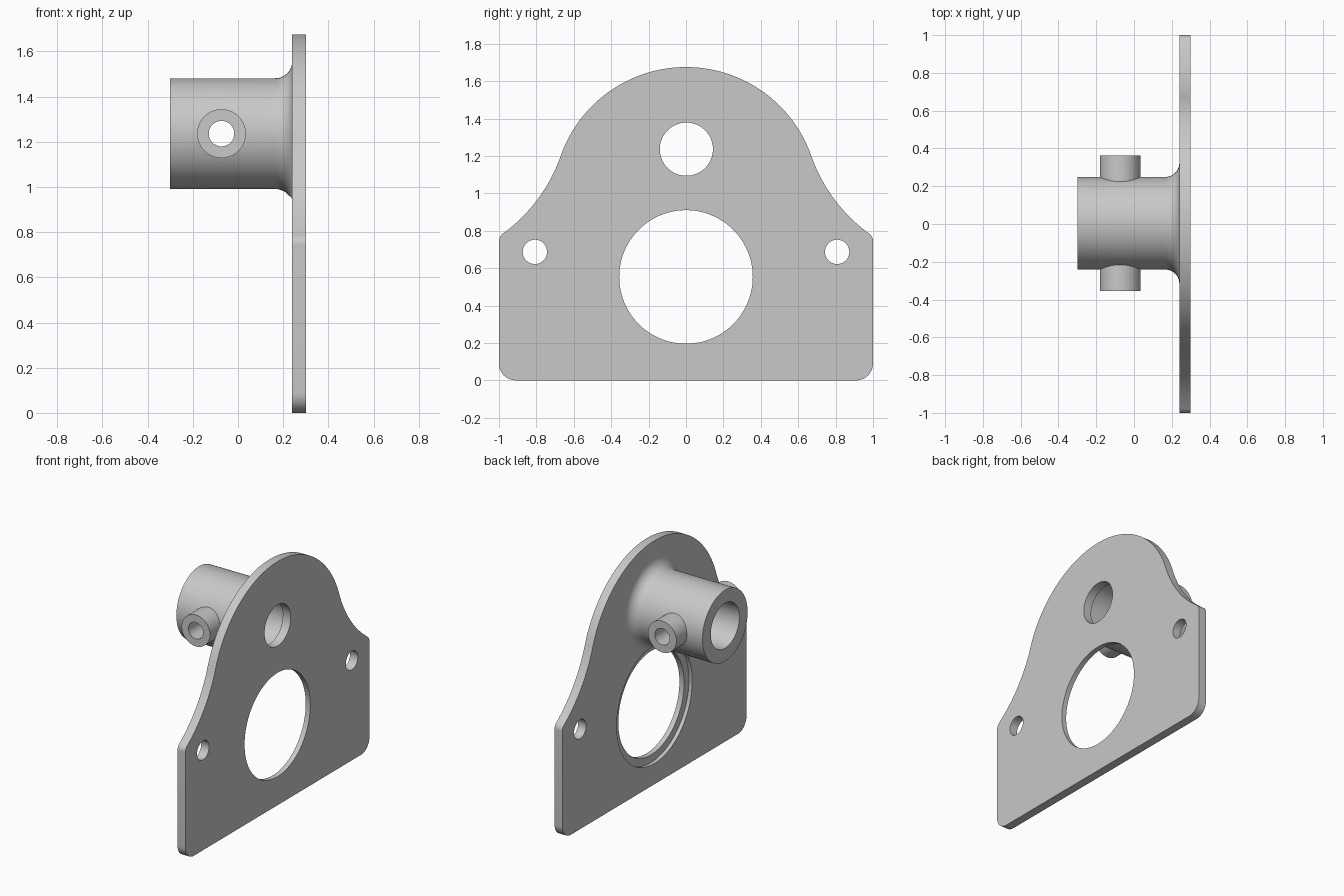
import bpy, bmesh
from math import sin, cos, pi, sqrt, atan2, radians
from mathutils import Vector, Matrix

cube = bpy.data.objects.get("Cube")
if cube:
    bpy.data.objects.remove(cube, do_unlink=True)

grey = bpy.data.materials.new("plain grey")
grey.use_nodes = True
grey.diffuse_color = (0.58, 0.58, 0.58, 1)
grey.node_tree.nodes["Principled BSDF"].inputs["Base Color"].default_value = grey.diffuse_color

FACE, BACK = 0.30, 0.24          # plate faces along x
HUB_Y, HUB_Z = 0.004, 1.236      # hub axis
BIG_Z = 0.553                    # large hole centre


def make_object(name, bm):
    bmesh.ops.recalc_face_normals(bm, faces=bm.faces)
    mesh = bpy.data.meshes.new(name)
    bm.to_mesh(mesh)
    bm.free()
    mesh.materials.append(grey)
    obj = bpy.data.objects.new(name, mesh)
    bpy.context.collection.objects.link(obj)
    return obj


def cylinder(name, radius, start, end, segments=96):
    start, end = Vector(start), Vector(end)
    turn = (end - start).to_track_quat("Z", "Y").to_matrix().to_4x4()
    bm = bmesh.new()
    bmesh.ops.create_cone(bm, cap_ends=True, segments=segments, radius1=radius, radius2=radius,
                          depth=(end - start).length,
                          matrix=Matrix.Translation((start + end) / 2) @ turn)
    return make_object(name, bm)


def combine(target, tool, operation="DIFFERENCE", keep=False):
    mod = target.modifiers.new("combine", "BOOLEAN")
    mod.operation, mod.solver, mod.object = operation, "EXACT", tool
    bpy.context.view_layer.objects.active = target
    bpy.ops.object.modifier_apply(modifier=mod.name)
    if not keep:
        bpy.data.objects.remove(tool, do_unlink=True)


def arc(centre, radius, a0, a1, steps):
    return [(centre[0] + radius * cos(a0 + (a1 - a0) * i / steps),
             centre[1] + radius * sin(a0 + (a1 - a0) * i / steps)) for i in range(steps + 1)]


# Plate outline: domed top, concave shoulders, rounded corners
dome_z, dome_r, sweep_r, corner_r, foot_r = 0.965, 0.71, 0.87, 0.05, 0.09
lean = atan2(0.235, 0.67)
sweep = ((dome_r + sweep_r) * cos(lean), dome_z + (dome_r + sweep_r) * sin(lean))
corner_y = 1 - corner_r
corner_z = sweep[1] - sqrt((sweep_r + corner_r) ** 2 - (sweep[0] - corner_y) ** 2)
meet = atan2(sweep[1] - corner_z, sweep[0] - corner_y)
half = arc((1 - foot_r, foot_r), foot_r, -pi / 2, 0, 10)
half += arc((corner_y, corner_z), corner_r, 0, meet, 10)
half += arc(sweep, sweep_r, meet + pi, lean + pi, 24)[1:]
half += arc((0, dome_z), dome_r, lean, pi / 2, 36)[1:]
outline = half + [(-y, z) for y, z in reversed(half[:-1])]

bm = bmesh.new()
base = bm.faces.new([bm.verts.new((BACK, y, z)) for y, z in outline])
front = bmesh.ops.extrude_face_region(bm, geom=[base])
bmesh.ops.translate(bm, vec=(FACE - BACK, 0, 0),
                    verts=[v for v in front["geom"] if isinstance(v, bmesh.types.BMVert)])
plate = make_object("mounting_plate", bm)

# Plate holes
for y, z, r in ((0, BIG_Z, 0.357), (0.002, HUB_Z, 0.142), (-0.808, 0.687, 0.065), (0.808, 0.687, 0.065)):
    combine(plate, cylinder("hole_cutter", r, (0.1, y, z), (0.5, y, z)))

# Hub with a flared root, revolved about the x axis
hub_r, flare = 0.245, 0.075
profile = [(-0.30, 0), (-0.30, hub_r)]
profile += arc((BACK - flare, hub_r + flare), flare, -pi / 2, 0, 12)
profile += [(BACK + 0.005, hub_r + flare), (BACK + 0.005, 0)]
bm = bmesh.new()
points = [bm.verts.new((x, HUB_Y, HUB_Z + r)) for x, r in profile]
edges = [bm.edges.new(pair) for pair in zip(points, points[1:])]
bmesh.ops.spin(bm, geom=points + edges, cent=(0, HUB_Y, HUB_Z), axis=(1, 0, 0),
               angle=2 * pi, steps=96)
bmesh.ops.remove_doubles(bm, verts=bm.verts, dist=0.0001)
hub = make_object("hub", bm)

# Cross boss, then bore and cross hole
boss_x, reach = -0.073, 0.358
boss = cylinder("cross_boss", 0.108, (boss_x, HUB_Y - reach, HUB_Z), (boss_x, HUB_Y + reach, HUB_Z), 64)
combine(hub, boss, "UNION")
combine(hub, cylinder("bore_cutter", 0.155, (-0.5, HUB_Y, HUB_Z), (0.5, HUB_Y, HUB_Z)))
combine(hub, cylinder("cross_hole_cutter", 0.0565, (boss_x, -0.6, HUB_Z), (boss_x, 0.6, HUB_Z), 48))

# Shallow counterbore behind the large hole, also trimming the flare
recess = cylinder("recess_cutter", 0.41, (0.1, 0, BIG_Z), (BACK + 0.025, 0, BIG_Z))
combine(plate, recess, keep=True)
combine(hub, recess)

for obj in (plate, hub):
    bpy.ops.object.select_all(action="DESELECT")
    obj.select_set(True)
    bpy.context.view_layer.objects.active = obj
    bpy.ops.object.shade_smooth_by_angle(angle=radians(30))
